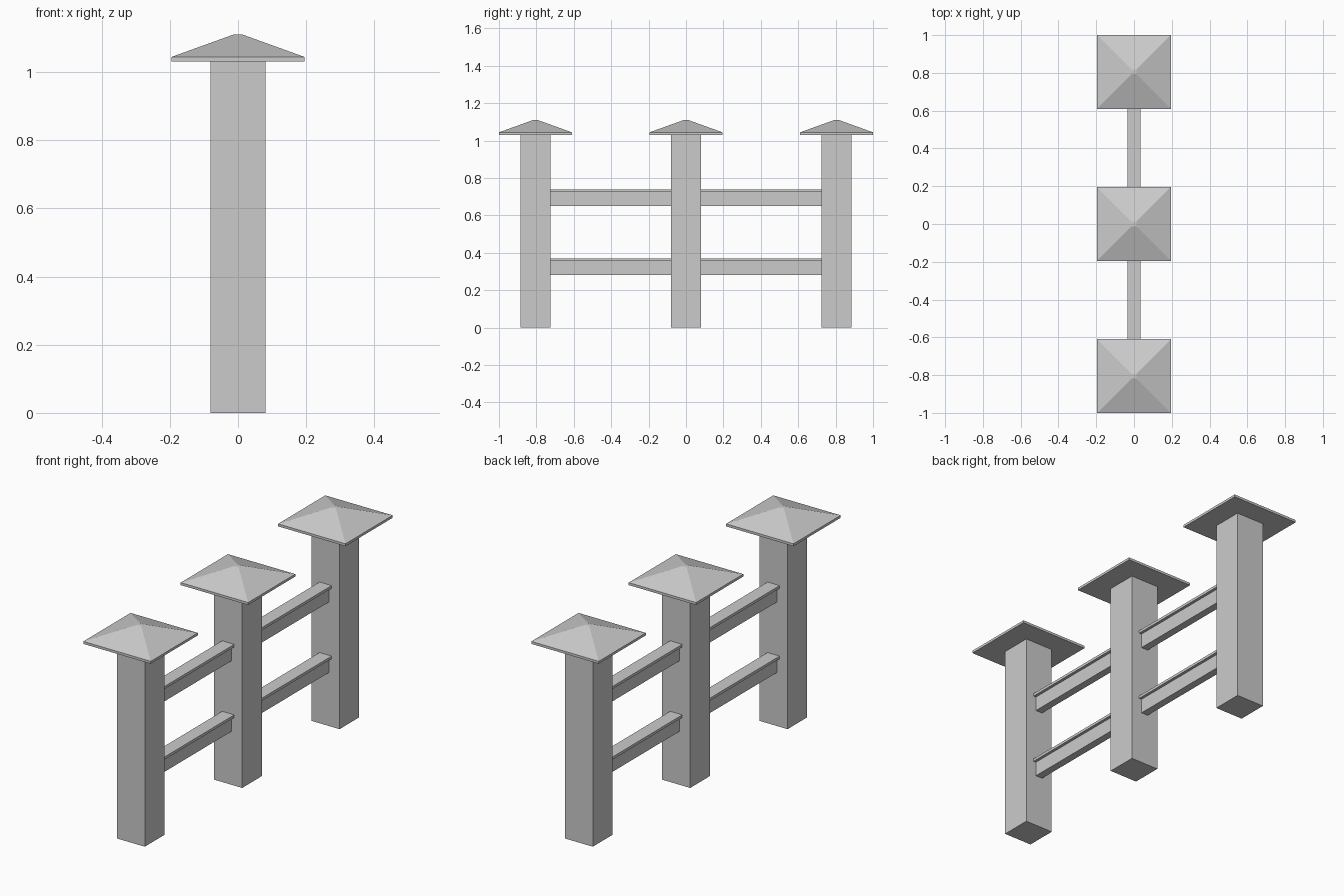
import bpy, bmesh

if "Cube" in bpy.data.objects:
    bpy.data.objects.remove(bpy.data.objects["Cube"])

SPACING = 0.805
POST = 0.081   # half width of a post
CAP = 0.195    # half width of a cap


def loft(name, y, rings):
    """Stack square rings (half x, half y, z) into a closed solid centred at y."""
    bm = bmesh.new()
    loops = [[bm.verts.new((sx * hx, sy * hy, z))
              for sx, sy in ((-1, -1), (1, -1), (1, 1), (-1, 1))]
             for hx, hy, z in rings]
    for a, b in zip(loops, loops[1:]):
        for i in range(4):
            j = (i + 1) % 4
            bm.faces.new((a[i], a[j], b[j], b[i]))
    bm.faces.new(loops[0][::-1])
    bm.faces.new(loops[-1])
    mesh = bpy.data.meshes.new(name)
    bm.to_mesh(mesh)
    bm.free()
    obj = bpy.data.objects.new(name, mesh)
    obj.location.y = y
    bpy.context.collection.objects.link(obj)
    return obj


# posts with pyramid caps
for label, y in (("front", -SPACING), ("middle", 0), ("back", SPACING)):
    loft(label + "_post", y, [(POST, POST, 0), (POST, POST, 1.031)])
    loft(label + "_post_cap", y, [(CAP, CAP, 1.031), (CAP, CAP, 1.044),
                                  (0.012, 0.012, 1.11)])

# rails with a wider top strip, spanning post to post
half_len = SPACING / 2 - POST
for side, y in (("front", -SPACING / 2), ("back", SPACING / 2)):
    for level, z in (("lower", 0.28), ("upper", 0.649)):
        name = f"{side}_{level}_rail"
        loft(name, y, [(0.02, half_len, z), (0.02, half_len, z + 0.076)])
        loft(name + "_top", y, [(0.035, half_len, z + 0.076),
                                (0.035, half_len, z + 0.09)])
